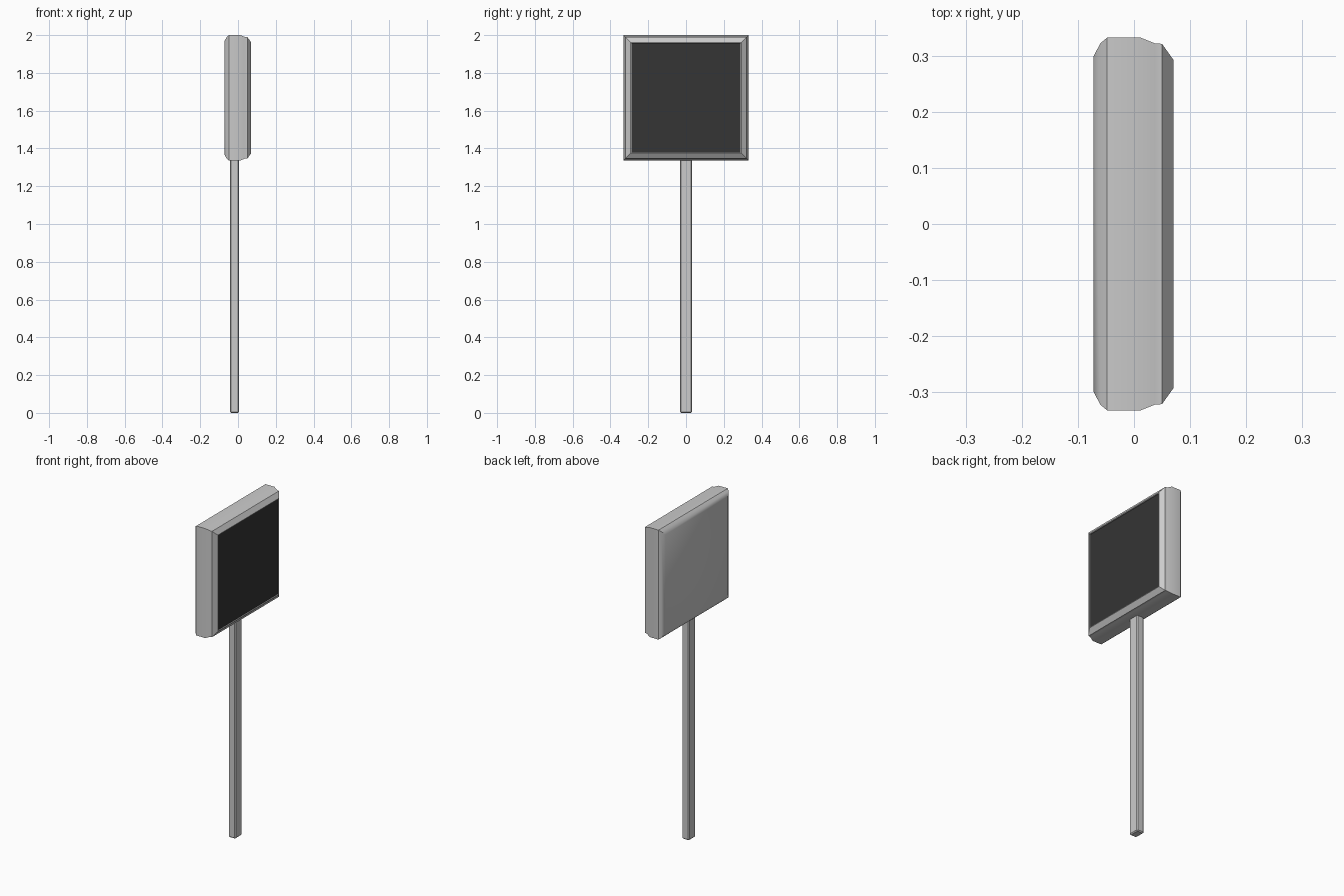
import bpy
import bmesh
import math

if "Cube" in bpy.data.objects:
    bpy.data.objects.remove(bpy.data.objects["Cube"])

HEAD_Z = 1.668


def add_object(name, bm, color=None):
    bmesh.ops.recalc_face_normals(bm, faces=bm.faces)
    mesh = bpy.data.meshes.new(name)
    bm.to_mesh(mesh)
    bm.free()
    obj = bpy.data.objects.new(name, mesh)
    bpy.context.collection.objects.link(obj)
    if color:
        mat = bpy.data.materials.new(name + "_material")
        mat.diffuse_color = color
        mat.use_nodes = True
        mat.node_tree.nodes["Principled BSDF"].inputs["Base Color"].default_value = mat.diffuse_color
        mesh.materials.append(mat)
    return obj


def square_ring(bm, x, half):
    return [bm.verts.new((x, sy * half, HEAD_Z + sz * half))
            for sy, sz in ((-1, -1), (1, -1), (1, 1), (-1, 1))]


# Display housing: square rings lofted from the back to the recessed front
profile = [(-0.072, 0.299), (-0.060, 0.322), (-0.048, 0.332), (0.012, 0.332),
           (0.037, 0.322), (0.050, 0.321), (0.070, 0.293), (0.070, 0.289),
           (0.063, 0.288)]
bm = bmesh.new()
rings = [square_ring(bm, x, half) for x, half in profile]
for a, b in zip(rings, rings[1:]):
    for i in range(4):
        j = (i + 1) % 4
        bm.faces.new((a[i], a[j], b[j], b[i]))
bm.faces.new(rings[0])
bm.faces.new(rings[-1])
housing = add_object("display_housing", bm)
bpy.context.view_layer.objects.active = housing
housing.select_set(True)
bpy.ops.object.shade_smooth_by_angle(angle=math.radians(32))

# Dark screen panel just inside the rim
bm = bmesh.new()
bm.faces.new(square_ring(bm, 0.065, 0.2883))
bm.normal_update()
screen = add_object("screen", bm, (0.035, 0.035, 0.035, 1))
if screen.data.polygons[0].normal.x < 0:
    screen.data.flip_normals()

# Chamfered rectangular post, running slightly into the housing
bm = bmesh.new()
bmesh.ops.create_cube(bm, size=1)
for v in bm.verts:
    v.co.x = v.co.x * 0.048 - 0.019
    v.co.y *= 0.066
    v.co.z = (v.co.z + 0.5) * 1.345
edges = [e for e in bm.edges if min(v.co.z for v in e.verts) < 0.01]
bmesh.ops.bevel(bm, geom=edges, offset=0.006, segments=1, affect='EDGES')
add_object("post", bm)
